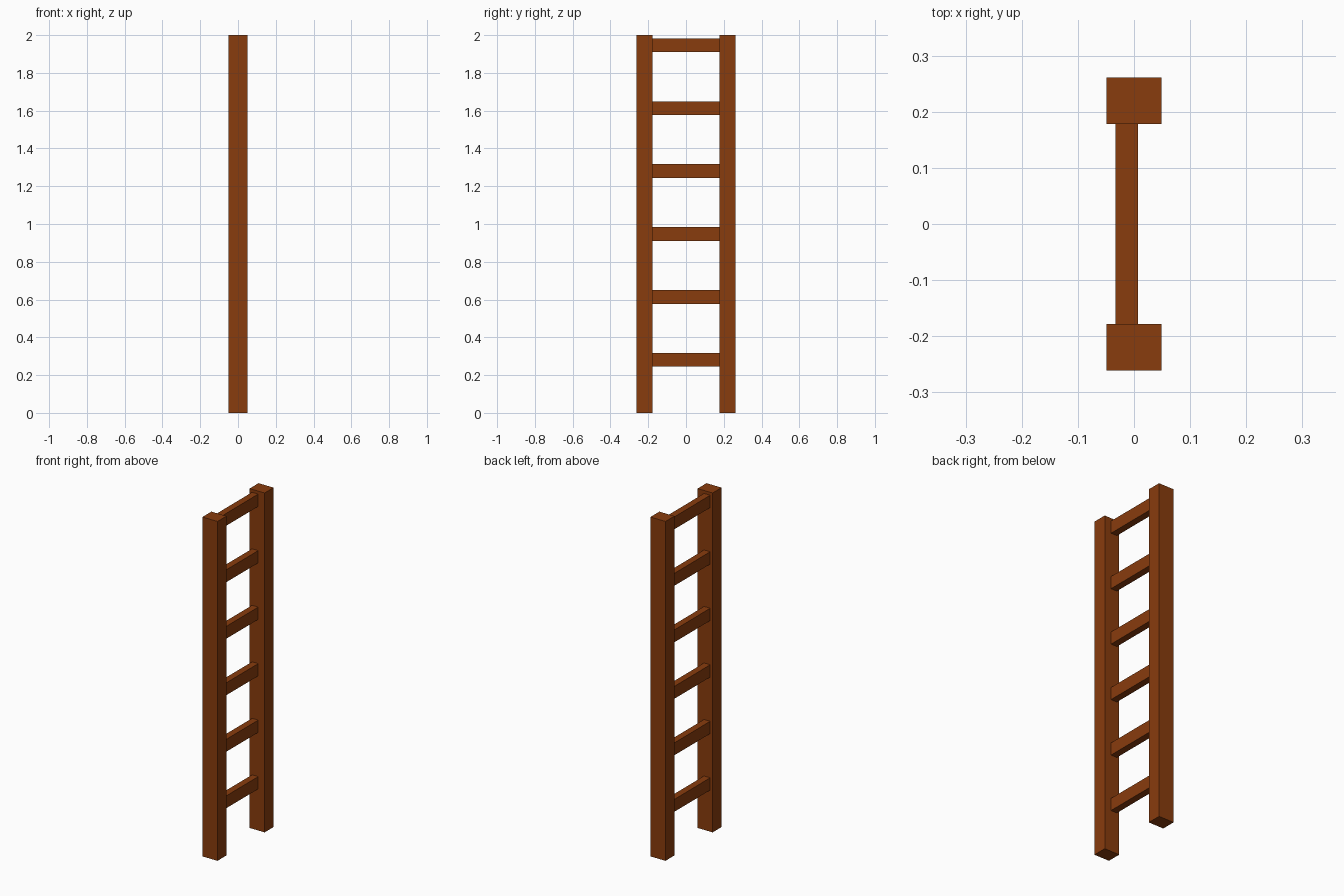
import bpy

if "Cube" in bpy.data.objects:
    bpy.data.objects.remove(bpy.data.objects["Cube"])

wood = bpy.data.materials.new("brown_wood")
wood.diffuse_color = (0.25, 0.045, 0.004, 1)
wood.use_nodes = True
wood.node_tree.nodes["Principled BSDF"].inputs["Base Color"].default_value = wood.diffuse_color


def box(name, lo, hi):
    """Axis-aligned box between two corners."""
    bpy.ops.mesh.primitive_cube_add(size=1, location=[(a + b) / 2 for a, b in zip(lo, hi)])
    ob = bpy.context.object
    ob.name = name
    ob.scale = [b - a for a, b in zip(lo, hi)]
    bpy.ops.object.transform_apply(location=False, rotation=False, scale=True)
    ob.data.materials.append(wood)
    return ob


RAIL_X, RAIL_IN, RAIL_OUT, HEIGHT = 0.049, 0.178, 0.261, 2.0

# Two upright side rails
box("front_rail", (-RAIL_X, -RAIL_OUT, 0), (RAIL_X, -RAIL_IN, HEIGHT))
box("back_rail", (-RAIL_X, RAIL_IN, 0), (RAIL_X, RAIL_OUT, HEIGHT))

# Six evenly spaced rungs, set slightly toward -x
RUNG_H, FIRST_Z, STEP = 0.073, 0.281, 0.333
for i in range(6):
    z = FIRST_Z + i * STEP
    box(f"rung_{i + 1}", (-0.033, -RAIL_IN, z - RUNG_H / 2), (0.007, RAIL_IN, z + RUNG_H / 2))
